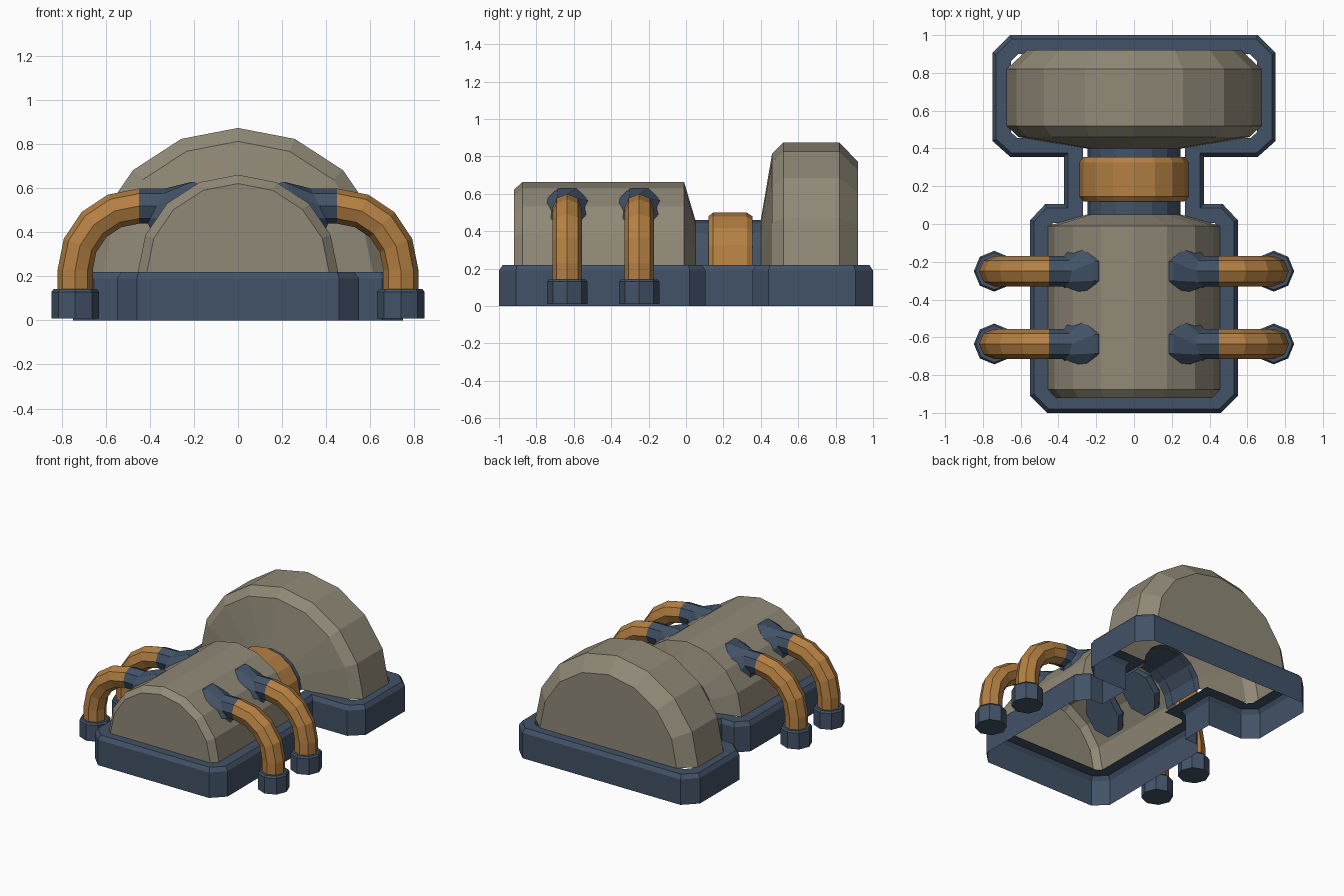
import bpy, bmesh, math
from mathutils import Vector

if "Cube" in bpy.data.objects:
    bpy.data.objects.remove(bpy.data.objects["Cube"])


def material(name, rgb):
    m = bpy.data.materials.new(name)
    m.diffuse_color = (*rgb, 1)
    m.use_nodes = True
    m.node_tree.nodes["Principled BSDF"].inputs["Base Color"].default_value = m.diffuse_color
    return m


TAN = material("warm grey tan", (0.28, 0.25, 0.185))
BLUE = material("slate blue", (0.055, 0.085, 0.135))
ORANGE = material("copper orange", (0.46, 0.215, 0.055))


def loft(name, rings, mat, closed=True, cap_start=False, cap_end=False):
    """Skin a list of point rings into a flat shaded mesh."""
    bm = bmesh.new()
    vs = [[bm.verts.new(p) for p in ring] for ring in rings]
    n = len(rings[0])
    for a, b in zip(vs, vs[1:]):
        for i in range(n if closed else n - 1):
            j = (i + 1) % n
            bm.faces.new((a[i], a[j], b[j], b[i]))
    if cap_start:
        bm.faces.new(vs[0][::-1])
    if cap_end:
        bm.faces.new(vs[-1])
    bmesh.ops.recalc_face_normals(bm, faces=bm.faces)
    me = bpy.data.meshes.new(name)
    bm.to_mesh(me)
    bm.free()
    me.materials.append(mat)
    ob = bpy.data.objects.new(name, me)
    bpy.context.collection.objects.link(ob)
    return ob


def half_lathe(name, profile, mat, **caps):
    """Half-round 16-gon body along y from (y, radius) pairs."""
    rings = []
    for y, r in profile:
        angles = [math.radians(-90 + 22.5 * k) for k in range(9)]
        rings.append([(1.03 * r * math.sin(a), y, 0.22 + r * math.cos(a)) for a in angles])
    return loft(name, rings, mat, closed=False, **caps)


def inset(pts, d):
    """Move a counter-clockwise outline inward by d."""
    out = []
    for i, p in enumerate(pts):
        e1 = (p - pts[i - 1]).normalized()
        e2 = (pts[(i + 1) % len(pts)] - p).normalized()
        n1, n2 = Vector((-e1.y, e1.x)), Vector((-e2.y, e2.x))
        out.append(p + (n1 + n2) * d / (1 + n1.dot(n2)))
    return out


def octagon(center, u, v, offset=0.0):
    c, u, v = Vector(center), Vector(u), Vector(v)
    return [c + u * math.cos(a) + v * math.sin(a)
            for a in (math.tau * k / 8 + offset for k in range(8))]


# Hollow base: right half of the plan, mirrored to the left
half = [(0.46, -1), (0.55, -0.91), (0.55, 0.02), (0.47, 0.105), (0.37, 0.105),
        (0.37, 0.355), (0.655, 0.355), (0.75, 0.44), (0.75, 0.905), (0.655, 1)]
plan = [Vector(p) for p in half] + [Vector((-x, y)) for x, y in reversed(half)]
loft("base", [[(p.x, p.y, z) for p in inset(plan, d)]
              for d, z in ((0, 0), (0, 0.19), (0.02, 0.22), (0.1, 0.22))], BLUE)

# Rounded housings, neck and coupling ring
half_lathe("front_housing", [(-0.92, 0.402), (-0.875, 0.442), (-0.01, 0.442), (0.05, 0.24)],
           TAN, cap_start=True)
half_lathe("rear_housing", [(0.40, 0.24), (0.46, 0.594), (0.52, 0.655), (0.82, 0.655), (0.92, 0.55)],
           TAN, cap_end=True)
half_lathe("neck", [(0.05, 0.24), (0.40, 0.24)], BLUE)
half_lathe("coupling_ring", [(0.12, 0.238), (0.12, 0.26), (0.145, 0.28), (0.325, 0.28),
                             (0.355, 0.26), (0.355, 0.238)], ORANGE)

# Two bent pipes per side, each with a sleeve flange and a foot collar
for side, s in (("left", -1), ("right", 1)):
    for place, y in (("front", -0.635), ("rear", -0.25)):
        tag = f"{side}_{place}"
        path = [(0.74, 0.12, 0)]
        for k in range(5):
            a = math.radians(22.5 * k)
            path.append((0.45 + 0.29 * math.cos(a), 0.23 + 0.29 * math.sin(a), a))
        loft("pipe_" + tag,
             [octagon((s * x, y, z), (s * 0.08 * math.cos(a), 0, 0.08 * math.sin(a)), (0, 0.08, 0))
              for x, z, a in path], ORANGE, cap_start=True, cap_end=True)

        # Sleeve flaring to a slanted flange on the housing
        o = math.pi / 8
        k = 1 / math.cos(o)
        loft("sleeve_" + tag, [
            octagon((s * 0.45, y, 0.52), (0, 0, 0.08), (0, 0.08, 0)),
            octagon((s * 0.37, y, 0.52), (s * -0.04, 0, 0.08), (0, 0.08, 0)),
            octagon((s * 0.30, y, 0.515), (s * -0.09 * k, 0, 0.115 * k), (0, 0.12 * k, 0), o),
            octagon((s * 0.285, y, 0.505), (s * -0.095 * k, 0, 0.12 * k), (0, 0.125 * k, 0), o),
            octagon((s * 0.25, y, 0.475), (s * -0.095 * k, 0, 0.12 * k), (0, 0.125 * k, 0), o),
        ], BLUE, cap_end=True)

        # Foot collar
        loft("collar_" + tag,
             [octagon((s * 0.74, y, z), (r, 0, 0), (0, r, 0))
              for z, r in ((0.01, 0.108), (0.13, 0.108), (0.143, 0.098))],
             BLUE, cap_start=True, cap_end=True)
